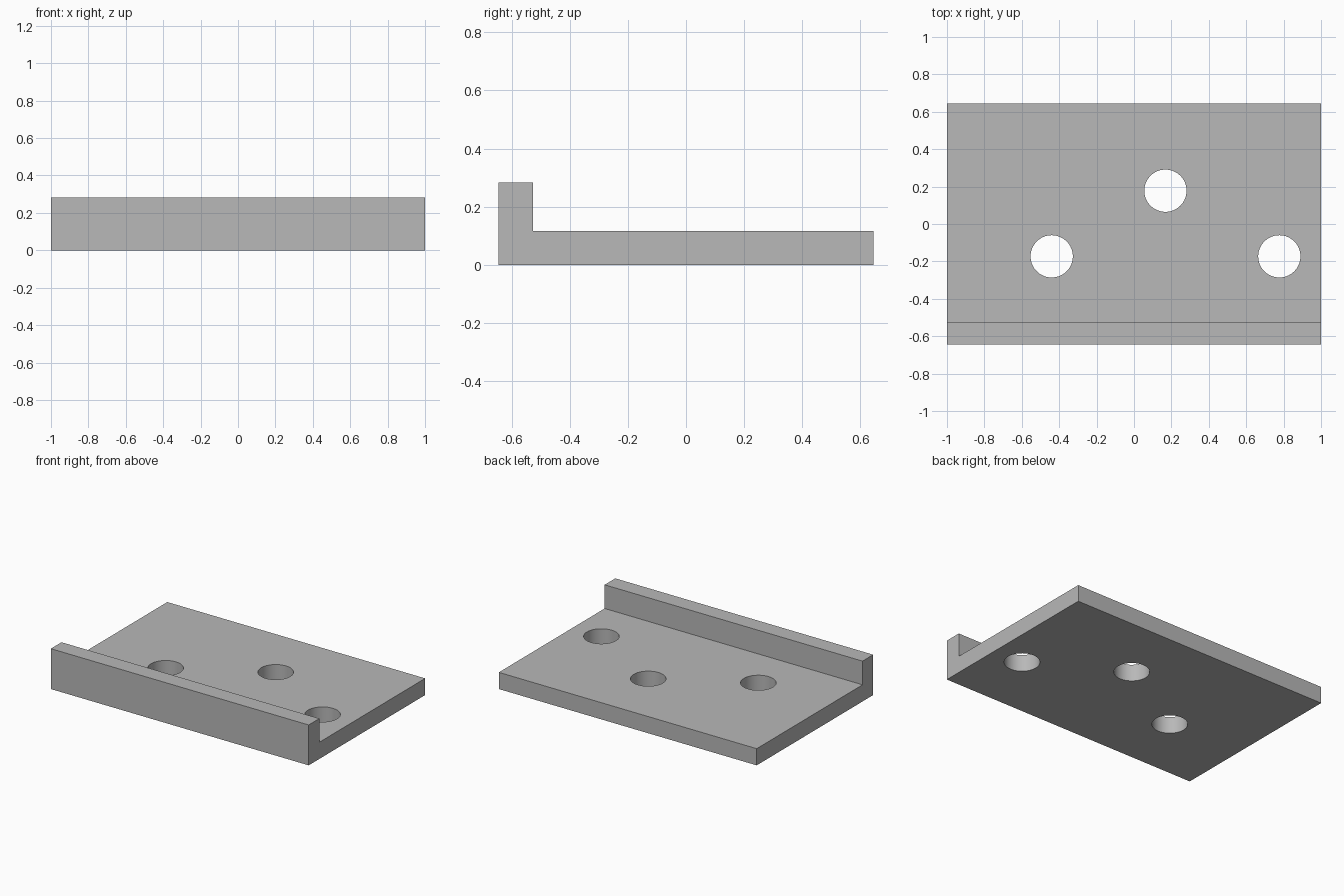
import bpy
import bmesh

cube = bpy.data.objects.get("Cube")
if cube:
    bpy.data.objects.remove(cube, do_unlink=True)

HALF_LENGTH = 1.0
HALF_DEPTH = 0.645
PLATE_TOP = 0.117
LIP_TOP = 0.283
LIP_BACK = -0.527
HOLE_RADIUS = 0.113
HOLES = [(-0.44, -0.173), (0.168, 0.178), (0.777, -0.173)]

grey = bpy.data.materials.new("plain grey")
grey.use_nodes = True
colour = (0.48, 0.48, 0.48, 1)
grey.diffuse_color = colour
grey.node_tree.nodes["Principled BSDF"].inputs["Base Color"].default_value = colour

# L-shaped side profile, extruded along the length
profile = [(-HALF_DEPTH, 0), (HALF_DEPTH, 0), (HALF_DEPTH, PLATE_TOP),
           (LIP_BACK, PLATE_TOP), (LIP_BACK, LIP_TOP), (-HALF_DEPTH, LIP_TOP)]
bm = bmesh.new()
face = bm.faces.new([bm.verts.new((-HALF_LENGTH, y, z)) for y, z in profile])
extruded = bmesh.ops.extrude_face_region(bm, geom=[face])["geom"]
bmesh.ops.translate(bm, vec=(2 * HALF_LENGTH, 0, 0),
                    verts=[v for v in extruded if isinstance(v, bmesh.types.BMVert)])
bmesh.ops.recalc_face_normals(bm, faces=bm.faces)
mesh = bpy.data.meshes.new("lipped_plate")
bm.to_mesh(mesh)
bm.free()
mesh.materials.append(grey)
plate = bpy.data.objects.new("lipped_plate", mesh)
bpy.context.collection.objects.link(plate)

# Three round through holes
for x, y in HOLES:
    bpy.ops.mesh.primitive_cylinder_add(vertices=64, radius=HOLE_RADIUS, depth=1,
                                        location=(x, y, 0))
    cutter = bpy.context.object
    cutter.name = "hole_cutter"
    cutter.hide_render = True
    cutter.data.materials.append(grey)
    bpy.ops.object.select_all(action="DESELECT")
    plate.select_set(True)
    bpy.context.view_layer.objects.active = plate
    cut = plate.modifiers.new("hole", "BOOLEAN")
    cut.operation = "DIFFERENCE"
    cut.solver = "EXACT"
    cut.object = cutter
    bpy.ops.object.modifier_apply(modifier=cut.name)
    bpy.data.objects.remove(cutter, do_unlink=True)

# Smooth hole walls, sharp outer edges
bpy.ops.object.shade_smooth_by_angle()
